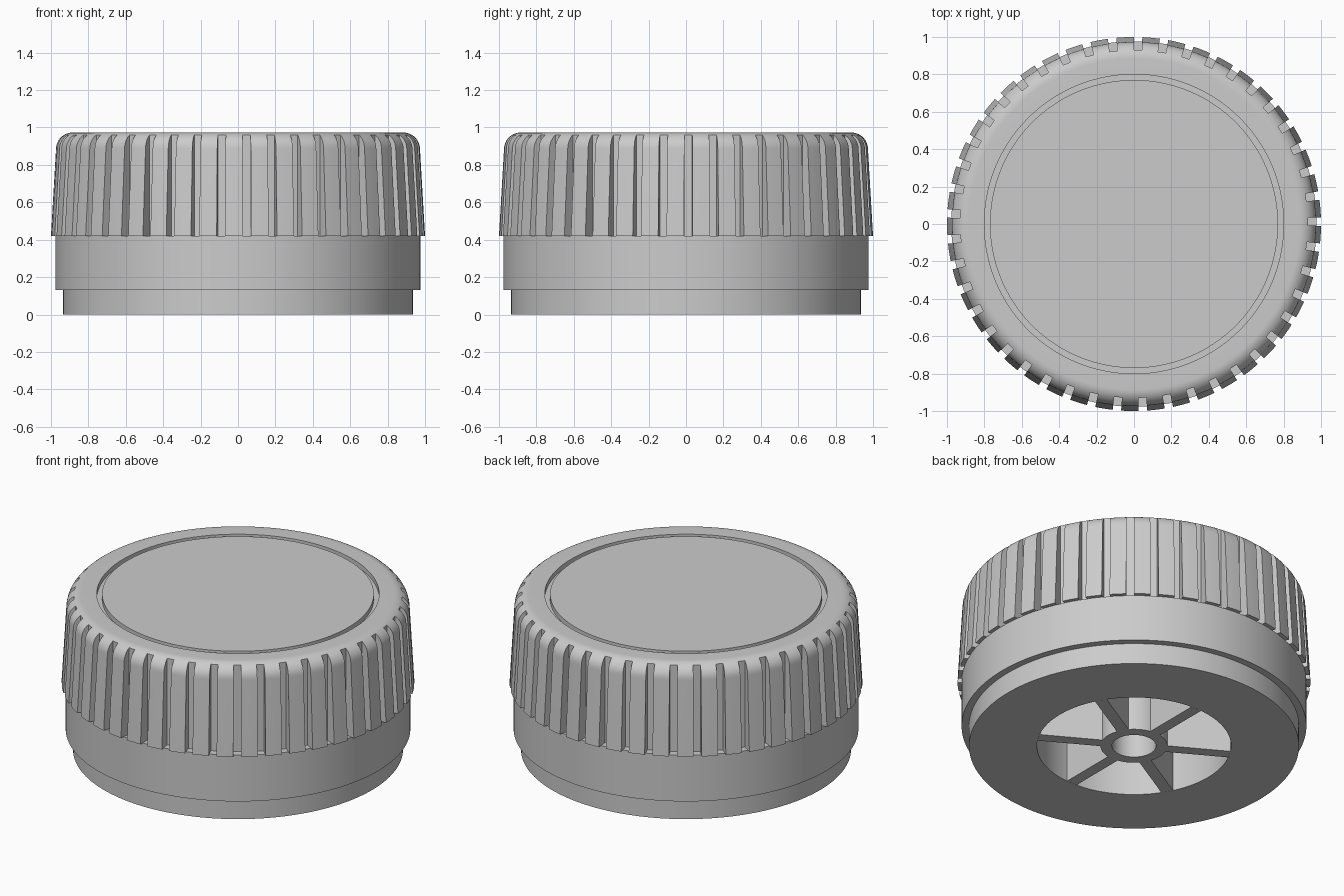
import bpy, bmesh, math
from math import sin, cos, pi, radians
from mathutils import Matrix

if "Cube" in bpy.data.objects:
    bpy.data.objects.remove(bpy.data.objects["Cube"])

GREY = (0.6, 0.6, 0.6, 1)
grey = bpy.data.materials.new("light grey plastic")
grey.use_nodes = True
grey.diffuse_color = GREY
grey.node_tree.nodes["Principled BSDF"].inputs["Base Color"].default_value = GREY

TOP, LEDGE, CEILING = 0.973, 0.42, 0.8
POCKET_R, HUB_R, HOLE_R, FLOOR_R = 0.55, 0.19, 0.125, 0.93
RIBS = 45


def polar(r, z, a):
    return (r * cos(a), r * sin(a), z)


def strip(bm, profile, a0, a1):
    """Sweep a radius/height profile between two angles."""
    left = [bm.verts.new(polar(r, z, a0)) for r, z in profile]
    right = [bm.verts.new(polar(r, z, a1)) for r, z in profile]
    for i in range(len(profile) - 1):
        bm.faces.new((left[i], right[i], right[i + 1], left[i + 1]))


def finish(bm, name):
    bmesh.ops.remove_doubles(bm, verts=bm.verts, dist=1e-5)
    bmesh.ops.recalc_face_normals(bm, faces=bm.faces)
    mesh = bpy.data.meshes.new(name)
    bm.to_mesh(mesh)
    bm.free()
    mesh.materials.append(grey)
    obj = bpy.data.objects.new(name, mesh)
    bpy.context.collection.objects.link(obj)
    bpy.ops.object.select_all(action='DESELECT')
    obj.select_set(True)
    bpy.context.view_layer.objects.active = obj
    bpy.ops.object.shade_smooth_by_angle(angle=radians(30))
    return obj


# Knob body: shared profile below and above the grip, ribs and grooves between
lower = [(0, CEILING), (POCKET_R, CEILING), (POCKET_R, 0), (0.935, 0),
         (0.935, 0.13), (0.977, 0.13), (0.977, LEDGE)]
cr = 0.088
cx, cz = 0.885, TOP - cr
split = math.acos((FLOOR_R - cx) / cr)


def corner(t):
    return (cx + cr * cos(t), cz + cr * sin(t))


outer = [(1.0, LEDGE)] + [corner(split * i / 6) for i in range(7)]
inner = [(FLOOR_R, LEDGE), corner(split)]
upper = [corner(split + (pi / 2 - split) * i / 4) for i in range(1, 5)]
upper += [(0.8, TOP), (0.8, TOP - 0.03), (0.77, TOP - 0.03), (0.77, TOP), (0, TOP)]
side_wall = [inner[0], lower[-1]] + outer

bm = bmesh.new()
pitch, groove, phase = 2 * pi / RIBS, radians(2.6), radians(0.75)
for k in range(RIBS):
    start = phase + k * pitch - groove / 2
    end = start + groove
    strip(bm, lower + inner + upper, start, end)
    step = (pitch - groove) / 3
    for j in range(3):
        strip(bm, lower + outer + upper, end + j * step, end + (j + 1) * step)
    for a in (start, end):
        bm.faces.new([bm.verts.new(polar(r, z, a)) for r, z in side_wall])
finish(bm, "knob_body")

# Shaft hub inside the underside recess
bm = bmesh.new()
hub = [(HUB_R, CEILING), (HUB_R, 0), (HOLE_R, 0), (HOLE_R, CEILING), (HUB_R, CEILING)]
for k in range(64):
    strip(bm, hub, 2 * pi * k / 64, 2 * pi * (k + 1) / 64)
finish(bm, "shaft_hub")

# Six webs joining the hub to the outer wall
r0, r1, width = 0.186, 0.549, 0.07
for k in range(6):
    bm = bmesh.new()
    place = (Matrix.Rotation(radians(30 + 60 * k), 4, 'Z')
             @ Matrix.Translation(((r0 + r1) / 2, 0, CEILING / 2))
             @ Matrix.Diagonal((r1 - r0, width, CEILING, 1)))
    bmesh.ops.create_cube(bm, size=1, matrix=place)
    finish(bm, f"web_{k + 1}")
